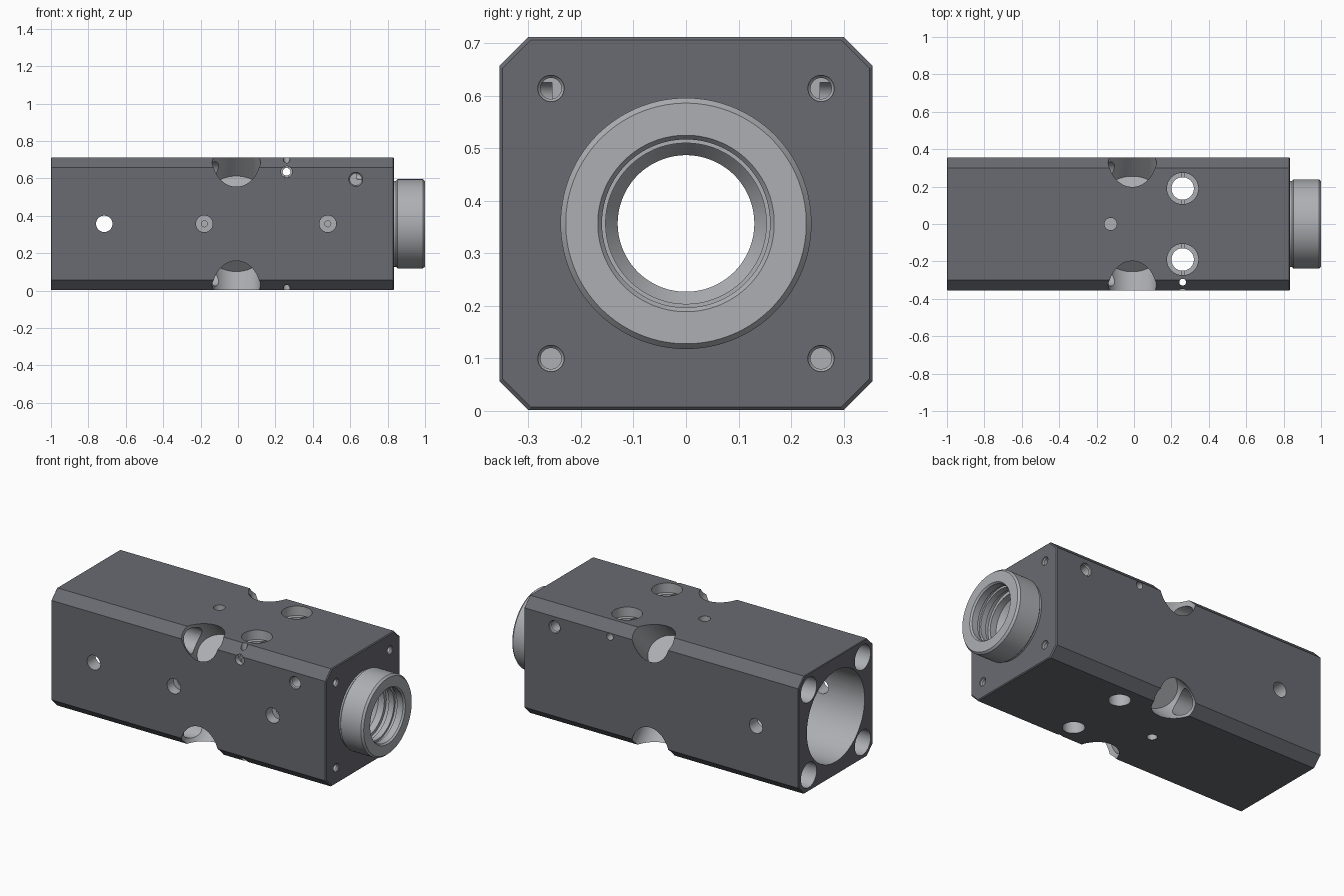
import bpy, bmesh, math
from mathutils import Matrix, Vector

if "Cube" in bpy.data.objects:
    bpy.data.objects.remove(bpy.data.objects["Cube"])

MID = 0.357          # height of the main axis
H = 0.355            # half width of the block


def material(name, color):
    m = bpy.data.materials.new(name)
    m.diffuse_color = color
    m.use_nodes = True
    m.node_tree.nodes["Principled BSDF"].inputs["Base Color"].default_value = m.diffuse_color
    return m


DARK = material("dark_coating", (0.14, 0.145, 0.165, 1))
STEEL = material("bare_steel", (0.42, 0.43, 0.45, 1))


def make_object(name, bm, slot):
    bmesh.ops.recalc_face_normals(bm, faces=bm.faces)
    for f in bm.faces:
        f.material_index = slot
    me = bpy.data.meshes.new(name)
    bm.to_mesh(me)
    bm.free()
    me.materials.append(DARK)
    me.materials.append(STEEL)
    ob = bpy.data.objects.new(name, me)
    bpy.context.collection.objects.link(ob)
    return ob


def loft(bm, rings):
    """Skin a list of vertex rings and cap both ends."""
    n = len(rings[0])
    for a, b in zip(rings, rings[1:]):
        for i in range(n):
            j = (i + 1) % n
            bm.faces.new((a[i], a[j], b[j], b[i]))
    bm.faces.new(rings[0])
    bm.faces.new(rings[-1])


def lathe(name, origin, direction, profile, segs=32, squash=1.0):
    """Solid of revolution; profile holds (distance along axis, radius)."""
    d = Vector(direction).normalized()
    u = Vector((1, 0, 0)) if abs(d.x) < 0.9 else Vector((0, 1, 0))
    v = d.cross(u)
    o = Vector(origin)
    bm = bmesh.new()
    rings = []
    for t, r in profile:
        ring = []
        for i in range(segs):
            a = 2 * math.pi * (i + 0.5) / segs
            ring.append(bm.verts.new(o + d * t + u * r * math.cos(a) + v * r * squash * math.sin(a)))
        rings.append(ring)
    loft(bm, rings)
    return make_object(name, bm, 1)


def combine(target, other, op):
    mod = target.modifiers.new("bool", 'BOOLEAN')
    mod.operation, mod.solver, mod.object = op, 'EXACT', other
    bpy.context.view_layer.objects.active = target
    bpy.ops.object.modifier_apply(modifier=mod.name)
    bpy.data.objects.remove(other)


# Block with chamfered long edges and slightly broken end edges
bm = bmesh.new()
sections = []
for x, s in ((-1, 0.99), (-0.996, 1), (0.83, 1), (0.835, 0.985)):
    c = 0.3
    pts = [(c, -H), (H, -c), (H, c), (c, H), (-c, H), (-H, c), (-H, -c), (-c, -H)]
    sections.append([bm.verts.new((x, y * s, MID + z * s)) for y, z in pts])
loft(bm, sections)
body = make_object("housing_block", bm, 0)

# Round collar on the right end
combine(body, lathe("collar", (0, 0, MID), (1, 0, 0),
                    [(0.8, 0.23), (0.845, 0.23), (0.853, 0.239), (0.988, 0.239), (1.0, 0.229)], 96), 'UNION')

# Stepped main bore running right through
bore = [(-1.1, 0.275), (-0.3, 0.275), (-0.3, 0.13), (0.8, 0.13), (0.83, 0.153), (0.87, 0.153),
        (0.87, 0.172), (0.895, 0.172), (0.895, 0.16), (0.93, 0.16), (0.93, 0.172), (0.95, 0.172),
        (0.95, 0.16), (0.99, 0.16), (1.0, 0.168), (1.1, 0.168)]
combine(body, lathe("bore_cutter", (0, 0, MID), (1, 0, 0), bore, 96), 'DIFFERENCE')

cutters = []


def drill(origin, direction, *profile, segs=32, squash=1.0):
    cutters.append(lathe("drill", origin, direction, profile, segs, squash))


for sy in (-1, 1):
    for sz in (-1, 1):
        # Corner pockets and bolt holes
        drill((-0.009, 0, MID), (0, sy, sz), (0.25, 0.129), (0.6, 0.129), segs=64, squash=0.86)
        y, z = sy * 0.257, MID + sz * 0.257
        drill((-1.1, y, z), (1, 0, 0), (0, 0.075), (1.0, 0.075), segs=48)
        drill((0.835, y, z), (-1, 0, 0), (-0.05, 0.025), (0.006, 0.025), (0.012, 0.02), (0.2, 0.02))
    # Blind side holes near the collar, on both sides
    drill((0.63, sy * H, 0.595), (0, -sy, 0), (-0.05, 0.037), (0.01, 0.037), (0.015, 0.031), (0.1, 0.031))
    # Counterbored vertical through holes
    drill((0.26, sy * 0.19, 0.715), (0, 0, -1), (-0.05, 0.084), (0.06, 0.084), (0.06, 0.06), (0.8, 0.06), segs=48)

# Front sockets with a small centre hole
for x in (-0.18, 0.48):
    drill((x, -H, MID), (0, 1, 0), (-0.05, 0.045), (0.06, 0.045), (0.06, 0.016), (0.12, 0.016))

# Cross hole near the left end
drill((-0.715, -0.5, MID), (0, 1, 0), (0, 0.044), (1, 0.044))

# Small oil passages
drill((0.26, -H, 0.635), (0, 1, 0), (-0.05, 0.03), (0.03, 0.03), (0.03, 0.021), (0.8, 0.021))
drill((0.26, -0.311, -0.1), (0, 0, 1), (0, 0.018), (1, 0.018))
drill((-0.125, 0, 0.715), (0, 0, -1), (-0.05, 0.033), (0.1, 0.033))
drill((-0.125, 0, 0), (0, 0, 1), (-0.05, 0.028), (0.1, 0.028))

for c in cutters:
    combine(body, c, 'DIFFERENCE')

bpy.ops.object.select_all(action='DESELECT')
body.select_set(True)
bpy.context.view_layer.objects.active = body
bpy.ops.object.shade_smooth_by_angle(angle=math.radians(25))
